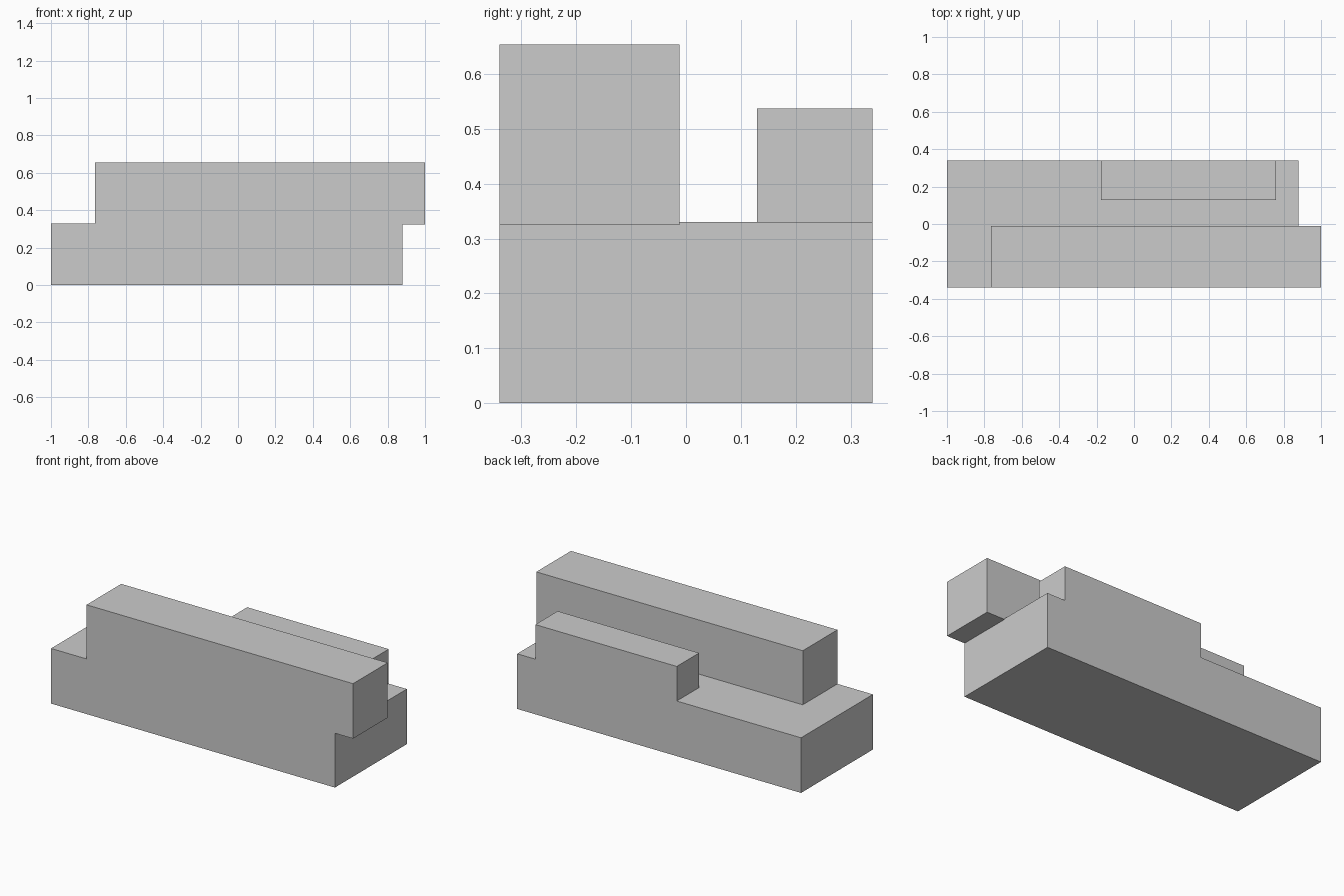
import bpy

if "Cube" in bpy.data.objects:
    bpy.data.objects.remove(bpy.data.objects["Cube"])


def block(name, x, y, z):
    """Axis-aligned box given its (min, max) extents on each axis."""
    centre = [(a + b) / 2 for a, b in (x, y, z)]
    size = [b - a for a, b in (x, y, z)]
    bpy.ops.mesh.primitive_cube_add(size=1, location=centre)
    obj = bpy.context.object
    obj.name = name
    obj.scale = size
    bpy.ops.object.transform_apply(location=False, rotation=False, scale=True)
    return obj


# Long base slab
block("base", (-1.0, 0.88), (-0.34, 0.34), (0.0, 0.33))

# Tall front bar, overhanging the right end of the base
block("front_bar", (-0.765, 1.0), (-0.34, -0.012), (0.325, 0.654))

# Short rear bar along the back edge
block("rear_bar", (-0.177, 0.76), (0.129, 0.34), (0.33, 0.537))
